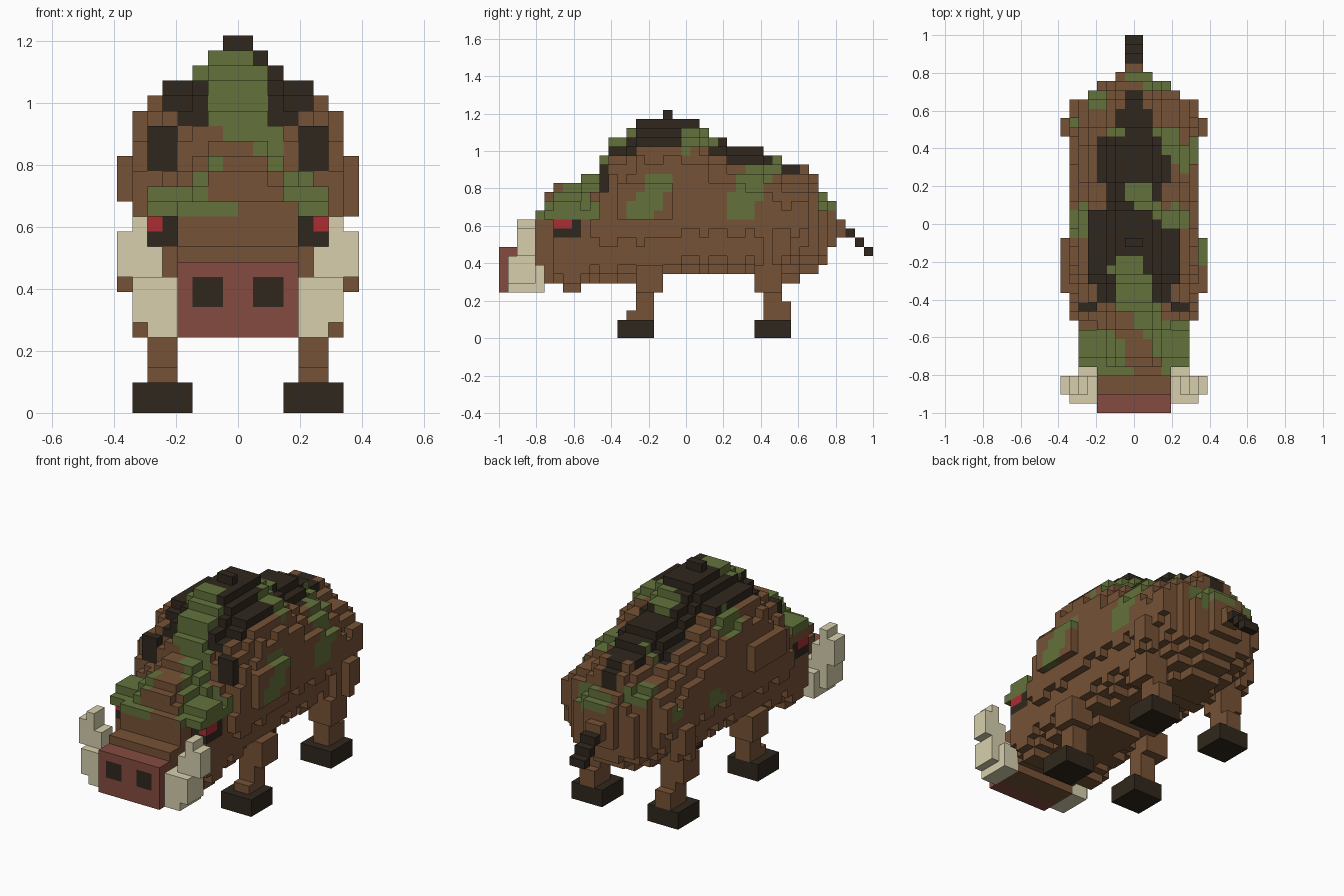
import bpy, bmesh
from mathutils import Vector
from mathutils.geometry import intersect_point_line

if "Cube" in bpy.data.objects:
    bpy.data.objects.remove(bpy.data.objects["Cube"])

U = 2 / 41          # voxel size
NAMES = ["brown hide", "dark hair", "moss green", "ivory", "snout pink", "eye red"]
COLOURS = [(118, 82, 54), (48, 39, 29), (99, 114, 59), (215, 207, 173), (133, 75, 64), (172, 45, 52)]
BROWN, DARK, GREEN, IVORY, PINK, RED = range(6)


def linear(c):
    c /= 255
    return ((c + 0.055) / 1.055) ** 2.4


mats = []
for name, rgb in zip(NAMES, COLOURS):
    m = bpy.data.materials.new(name)
    m.diffuse_color = (*[linear(c) for c in rgb], 1)
    m.use_nodes = True
    m.node_tree.nodes["Principled BSDF"].inputs["Base Color"].default_value = m.diffuse_color
    mats.append(m)


def box(i, j, k, colour):
    """Cells of a box; each range is inclusive."""
    return {(a, b, c): colour for a in range(i[0], i[1] + 1)
            for b in range(j[0], j[1] + 1) for c in range(k[0], k[1] + 1)}


def mirror(cells):
    return {(-1 - i, j, k): c for (i, j, k), c in cells.items()}


SIDES = []
for axis in range(3):
    for s in (0, 1):
        b, c = (axis + 1) % 3, (axis + 2) % 3
        quad = []
        for p, q in ((0, 0), (1, 0), (1, 1), (0, 1)):
            v = [0, 0, 0]
            v[axis], v[b], v[c] = s, p, q
            quad.append(tuple(v))
        step = [0, 0, 0]
        step[axis] = 1 if s else -1
        SIDES.append((tuple(step), quad if s else quad[::-1]))


def build(name, cells, paint=None):
    """Outer skin of a set of voxels as one mesh."""
    bm, verts = bmesh.new(), {}
    for cell, colour in cells.items():
        for step, quad in SIDES:
            if tuple(a + b for a, b in zip(cell, step)) in cells:
                continue
            ring = []
            for corner in quad:
                key = tuple(a + b for a, b in zip(cell, corner))
                if key not in verts:
                    verts[key] = bm.verts.new((key[0] * U, key[1] * U - 1, key[2] * U))
                ring.append(verts[key])
            f = bm.faces.new(ring)
            f.material_index = paint(cell, step, colour) if paint else colour
    me = bpy.data.meshes.new(name)
    bm.to_mesh(me)
    bm.free()
    for m in mats:
        me.materials.append(m)
    ob = bpy.data.objects.new(name, me)
    bpy.context.collection.objects.link(ob)


def pair(name, cells):
    build("left_" + name, mirror(cells))
    build("right_" + name, cells)


# Body profile, one value per slice from j = 4 to j = 37
TOP = [14, 16, 17, 17, 17, 18, 18, 20, 22, 22, 23] + [24] * 7 + [23, 22, 22] \
    + [21] * 4 + [20, 20, 19, 19, 19, 18, 16, 15, 13]
BOTTOM = [6, 6, 6, 5, 5] + [6] * 9 + [7] * 10 + [6] * 5 + [7, 7, 8, 10, 11]
REAR = {34: 5, 35: 4, 36: 2, 37: 1}
# Half width of the dark mane by slice
MANE = {**{j: 4 for j in (12, 13)}, **{j: 5 for j in range(14, 22)},
        **{j: 3 for j in range(22, 25)}, **{j: 4 for j in range(25, 30)},
        **{j: 2 for j in range(30, 33)}, 33: 1, 34: 1}
# Moss patches: start, end, radius
MOSS = [((-.03, -.24, 1.13), (0, -.4, .97), .1), ((.02, -.4, .95), (.1, -.52, .86), .08),
        ((.04, -.39, 1.07), (.06, -.34, 1.08), .07),
        ((.24, -.7, .68), (.24, -.6, .72), .11), ((.12, -.55, .82), (.14, -.62, .76), .07),
        ((-.19, -.7, .68), (-.13, -.66, .76), .1), ((-.27, -.66, .73), (-.27, -.6, .73), .06),
        ((-.13, -.79, .66), (-.04, -.79, .66), .045),
        ((.31, -.51, .66), (.31, -.51, .71), .045),
        ((0, .17, 1.08), (.2, .02, 1.08), .07), ((.22, .04, 1.02), (.24, .02, .99), .06),
        ((-.28, 0, 1), (-.28, .04, .96), .07),
        ((.17, .5, .97), (.3, .36, .88), .08), ((-.15, .5, .98), (-.2, .48, .96), .08),
        ((.36, -.25, .69), (.36, -.14, .82), .075), ((-.34, .2, .62), (-.34, .22, .64), .06),
        ((.34, .28, .69), (.34, .38, .82), .075), ((-.34, .55, .68), (-.34, .56, .68), .04),
        ((.05, .76, .72), (.15, .72, .72), .07), ((-.22, .66, .82), (-.17, .69, .78), .06),
        ((0, .76, .72), (0, .78, .74), .06)]
MOSS = [(Vector(a), Vector(b), r) for a, b, r in MOSS]


def in_moss(p):
    for a, b, r in MOSS:
        q, t = intersect_point_line(p, a, b)
        if (p - a.lerp(b, min(max(t, 0), 1))).length < r:
            return True
    return False


body = {}
for n, (top, bottom) in enumerate(zip(TOP, BOTTOM)):
    j = n + 4
    ragged = (0, 1, 0, 0, 1, 1, 0)[j % 7]       # uneven hem of the coat
    for k in range(bottom, top):
        d, e = top - 1 - k, k - bottom
        if j == 4:
            w = 4
        elif j < 10:                            # head with low brows
            brow = 13 if j in (5, 9) else 14
            w = min((2, 3, 4, 4)[min(d, 3)] if k > brow else 6, (5, 6)[min(e, 1)])
            if j == 5 and k < 13:
                w = 4
        else:
            belly = (3, 5, 6, 6, 6, 7)[min(e + ragged, 5)]
            flank = (2, 3, 5, 6, 6 + ragged, 7)[min(d, 5)]
            if j > 30:                          # rounder rump
                belly = (2, 4, 5, 6, 6, 7)[min(e, 5)]
            w = min(flank, belly, REAR.get(j, 7))
            if j < 12 and k > 15:               # room for the ears
                w = min(w, 4)
        body.update(box((-w, w - 1), (j, j), (k, k), BROWN))
# Shoulder and haunch bulges, crest tip
body.update(box((7, 7), (13, 18), (13, 16), BROWN))
body.update(box((-8, -8), (13, 18), (14, 16), BROWN))
haunch = {**box((7, 7), (30, 30), (8, 11), BROWN), **box((7, 7), (31, 31), (9, 11), BROWN),
          **box((6, 6), (29, 31), (8, 11), BROWN)}
body.update(haunch)
body.update(mirror(haunch))
body.update(box((-1, 0), (18, 18), (24, 24), DARK))
# Eyes set into the cheeks
eye = box((4, 5), (6, 8), (11, 12), DARK)
eye.update(box((5, 5), (6, 7), (12, 12), RED))
body.update(eye)
body.update(mirror(eye))


def hide(cell, step, colour):
    i, j, k = cell
    if colour != BROWN:
        return colour
    p = Vector(((i + .5) * U, (j + .5) * U - 1, (k + .5) * U))
    if k > 12 or j > 10:
        if in_moss(p + Vector(step) * U / 2):
            return GREEN
    half = i + 1 if i >= 0 else -i
    if half <= MANE.get(j, 0) and TOP[j - 4] - k <= 3:
        return DARK
    return BROWN


build("body", body, hide)

# Snout with nostrils on the front plate
build("muzzle", box((-4, 3), (2, 4), (5, 10), BROWN))
build("snout", box((-4, 3), (0, 1), (5, 9), PINK),
      lambda c, s, col: DARK if s[1] < 0 and c[2] in (7, 8) and c[0] in (-3, -2, 1, 2) else col)

# Stepped tusks
tusk = {**box((4, 6), (1, 3), (6, 8), IVORY), **box((4, 5), (1, 4), (5, 7), IVORY),
        **box((5, 7), (2, 3), (9, 10), IVORY), **box((6, 7), (2, 3), (11, 11), IVORY),
        **box((6, 6), (2, 3), (12, 12), IVORY)}
pair("tusk", tusk)

# Ears
pair("ear", box((4, 5), (11, 11), (16, 18), DARK))

# Legs and hooves
front_leg = {**box((4, 5), (14, 16), (2, 2), BROWN), **box((4, 5), (15, 16), (3, 4), BROWN),
             **box((4, 6), (15, 17), (5, 7), BROWN)}
rear_leg = {**box((4, 5), (29, 31), (2, 3), BROWN), **box((4, 5), (29, 30), (4, 4), BROWN),
            **box((4, 6), (28, 30), (5, 7), BROWN)}
pair("front_leg", front_leg)
pair("rear_leg", rear_leg)
pair("front_hoof", box((3, 6), (13, 16), (0, 1), DARK))
pair("rear_hoof", box((3, 6), (28, 31), (0, 1), DARK))

# Drooping tail
tail = {}
for j, k in ((38, 11), (39, 10), (40, 9)):
    tail.update(box((-1, 0), (j, j), (k, k), DARK))
build("tail", tail)
